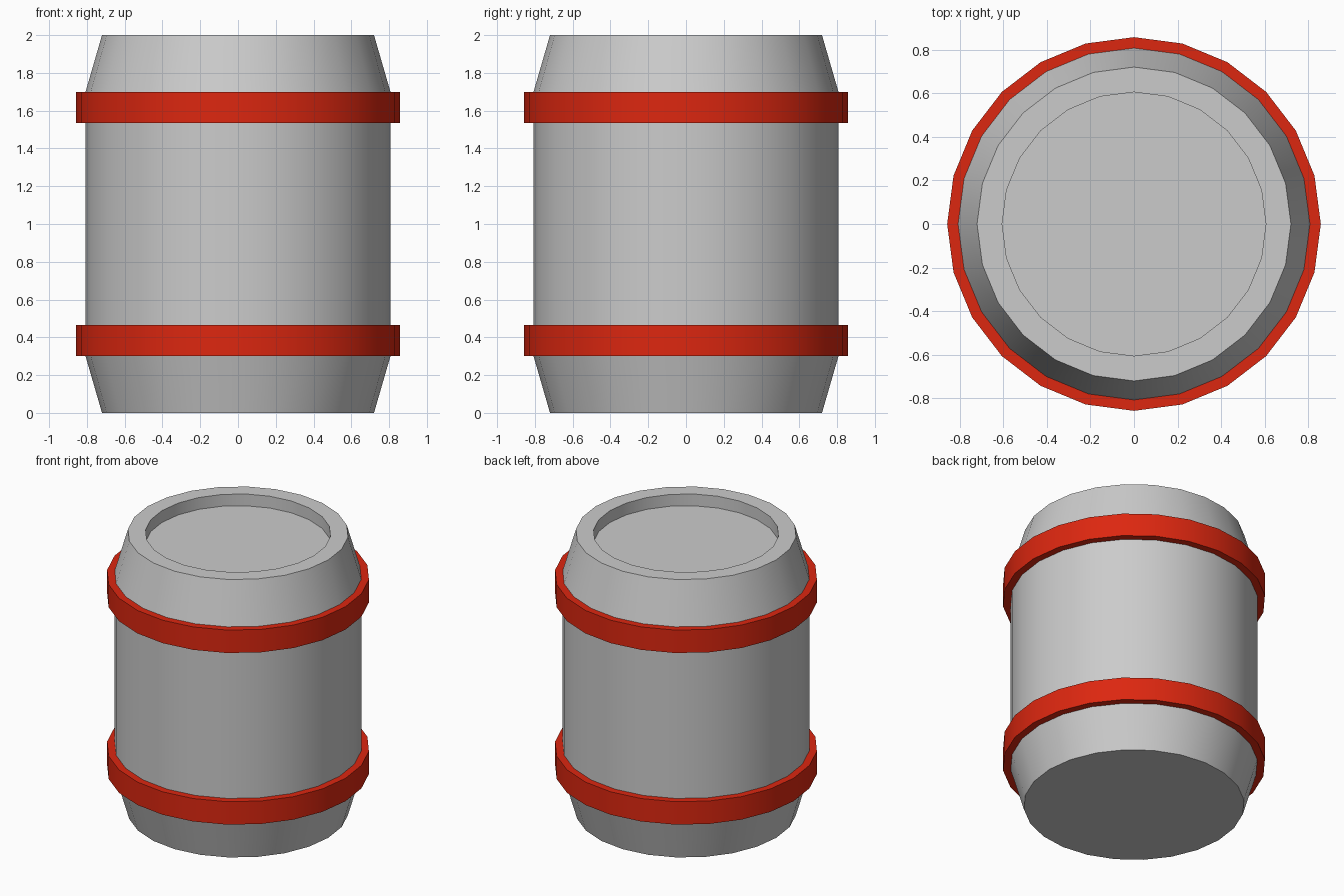
import bpy, bmesh
from math import radians, cos, sin, tau

if "Cube" in bpy.data.objects:
    bpy.data.objects.remove(bpy.data.objects["Cube"])

SIDES = 24


def lathe(name, profile, closed=False, material=None):
    """Revolve (radius, z) points around z; open profiles get capped ends."""
    bm = bmesh.new()
    rings = [[bm.verts.new((r * cos(tau * i / SIDES), r * sin(tau * i / SIDES), z))
              for i in range(SIDES)] for r, z in profile]
    pairs = list(zip(rings, rings[1:]))
    if closed:
        pairs.append((rings[-1], rings[0]))
    else:
        bm.faces.new(rings[0])
        bm.faces.new(rings[-1])
    for a, b in pairs:
        for i in range(SIDES):
            j = (i + 1) % SIDES
            bm.faces.new((a[i], a[j], b[j], b[i]))
    bmesh.ops.recalc_face_normals(bm, faces=bm.faces)
    mesh = bpy.data.meshes.new(name)
    bm.to_mesh(mesh)
    bm.free()
    obj = bpy.data.objects.new(name, mesh)
    bpy.context.collection.objects.link(obj)
    if material:
        mesh.materials.append(material)
    bpy.ops.object.select_all(action='DESELECT')
    obj.select_set(True)
    bpy.context.view_layer.objects.active = obj
    bpy.ops.object.shade_smooth_by_angle(angle=radians(16))
    return obj


red = bpy.data.materials.new("red_paint")
red.diffuse_color = (0.72, 0.02, 0.005, 1)
red.use_nodes = True
red.node_tree.nodes["Principled BSDF"].inputs["Base Color"].default_value = red.diffuse_color

# Barrel body with tapered ends and recessed lid
lathe("barrel_body", [(0.72, 0), (0.807, 0.3), (0.807, 1.7), (0.72, 2),
                      (0.605, 2), (0.605, 1.915)])

# Raised hoops
for name, z0, z1 in (("lower_hoop", 0.30, 0.465), ("upper_hoop", 1.535, 1.70)):
    lathe(name, [(0.807, z0), (0.857, z0), (0.857, z1), (0.807, z1)],
          closed=True, material=red)
